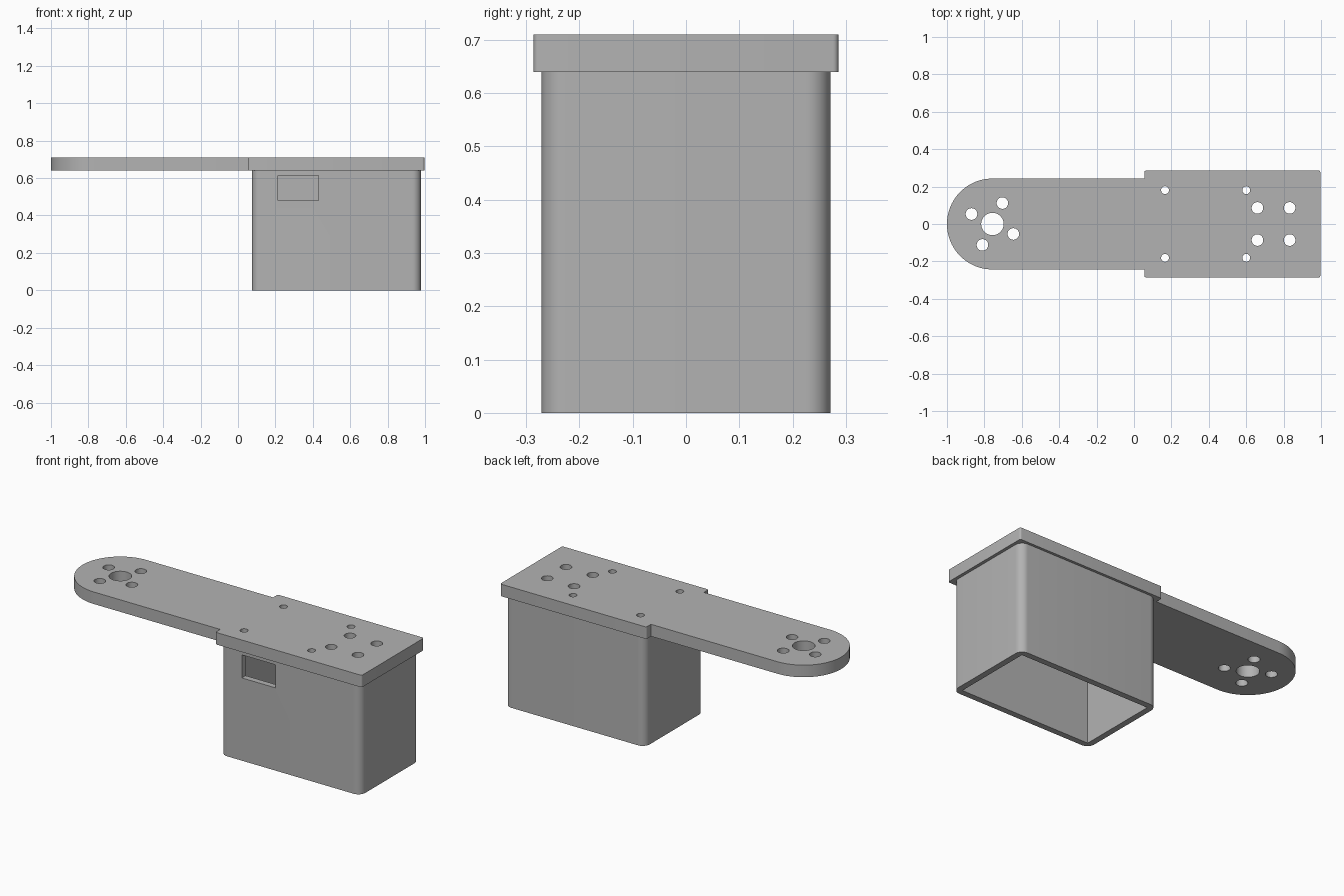
import bpy, bmesh
from math import sin, cos, pi, radians

cube = bpy.data.objects.get("Cube")
if cube:
    bpy.data.objects.remove(cube, do_unlink=True)

grey = bpy.data.materials.new("light_grey")
grey.use_nodes = True
grey.diffuse_color = (0.45, 0.45, 0.45, 1)
grey.node_tree.nodes["Principled BSDF"].inputs["Base Color"].default_value = grey.diffuse_color


def arc(cx, cy, r, start, end, steps):
    angles = [radians(start + (end - start) * i / steps) for i in range(steps + 1)]
    return [(cx + r * cos(a), cy + r * sin(a)) for a in angles]


def circle(cx, cy, r):
    return arc(cx, cy, r, 0, 360, 40)[:-1]


def rectangle(x0, x1, y, r=0):
    if r == 0:
        return [(x1, y), (x0, y), (x0, -y), (x1, -y)]
    return (arc(x1 - r, y - r, r, 0, 90, 10) + arc(x0 + r, y - r, r, 90, 180, 10)
            + arc(x0 + r, r - y, r, 180, 270, 10) + arc(x1 - r, r - y, r, 270, 360, 10))


def extrude(name, loops, z0, z1):
    """Solid prism from an outline and the loops cut out of it."""
    curve = bpy.data.curves.new(name, 'CURVE')
    curve.dimensions, curve.fill_mode = '2D', 'BOTH'
    curve.extrude = (z1 - z0) / 2
    for loop in loops:
        spline = curve.splines.new('POLY')
        spline.points.add(len(loop) - 1)
        for point, (x, y) in zip(spline.points, loop):
            point.co = (x, y, (0), 1)
        spline.use_cyclic_u = True
    obj = bpy.data.objects.new(name, curve)
    bpy.context.collection.objects.link(obj)
    select(obj)
    bpy.ops.object.convert(target='MESH')
    obj = bpy.context.object
    bm = bmesh.new()
    bm.from_mesh(obj.data)
    bmesh.ops.translate(bm, verts=bm.verts, vec=(0, 0, (z0 + z1) / 2))
    bmesh.ops.remove_doubles(bm, verts=bm.verts, dist=0.0001)
    bmesh.ops.recalc_face_normals(bm, faces=bm.faces)
    bm.to_mesh(obj.data)
    bm.free()
    obj.data.materials.clear()
    obj.data.materials.append(grey)
    return obj


def select(obj):
    bpy.ops.object.select_all(action='DESELECT')
    obj.select_set(True)
    bpy.context.view_layer.objects.active = obj


def smooth(obj):
    select(obj)
    bpy.ops.object.shade_smooth_by_angle(angle=radians(30))


# Outline of the arm with its round end and the wider lid
hub, arm, lid, step, end, r = -0.757, 0.243, 0.286, 0.055, 0.996, 0.01
outline = (arc(hub, 0, arm, 90, 270, 48) + [(step, -arm)]
           + arc(step + r, r - lid, r, 180, 270, 5) + arc(end - r, r - lid, r, 270, 360, 5)
           + arc(end - r, lid - r, r, 0, 90, 5) + arc(step + r, lid - r, r, 90, 180, 5)
           + [(step, arm)])

# Hub bore with four bolt holes, then the lid's screw and mounting holes
holes = [circle(hub, 0, 0.06)]
for i in range(4):
    a = radians(64.5) + i * pi / 2
    holes.append(circle(hub + 0.124 * cos(a), 0.124 * sin(a), 0.031))
for side in (-1, 1):
    holes += [circle(x, side * 0.181, 0.021) for x in (0.166, 0.6)]
    holes += [circle(x, side * 0.086, 0.031) for x in (0.66, 0.832)]
plate = extrude("arm_plate", [outline] + holes, 0.64, 0.71)
smooth(plate)

# Hollow housing, open underneath
wall = 0.035
box = extrude("housing", [rectangle(0.075, 0.978, 0.271, 0.045),
                          rectangle(0.075 + wall, 0.978 - wall, 0.271 - wall)], 0, 0.64)

# Window through the front wall
bpy.ops.mesh.primitive_cube_add(size=1, location=(0.322, -0.27, 0.548))
cutter = bpy.context.object
cutter.name = "window_cutter"
cutter.scale = (0.215, 0.2, 0.134)
cutter.hide_render = True
cutter.data.materials.append(grey)
bpy.context.view_layer.update()
cut = box.modifiers.new("window", 'BOOLEAN')
cut.operation, cut.solver, cut.object = 'DIFFERENCE', 'EXACT', cutter
select(box)
bpy.ops.object.modifier_apply(modifier=cut.name)
bpy.data.objects.remove(cutter, do_unlink=True)
smooth(box)
